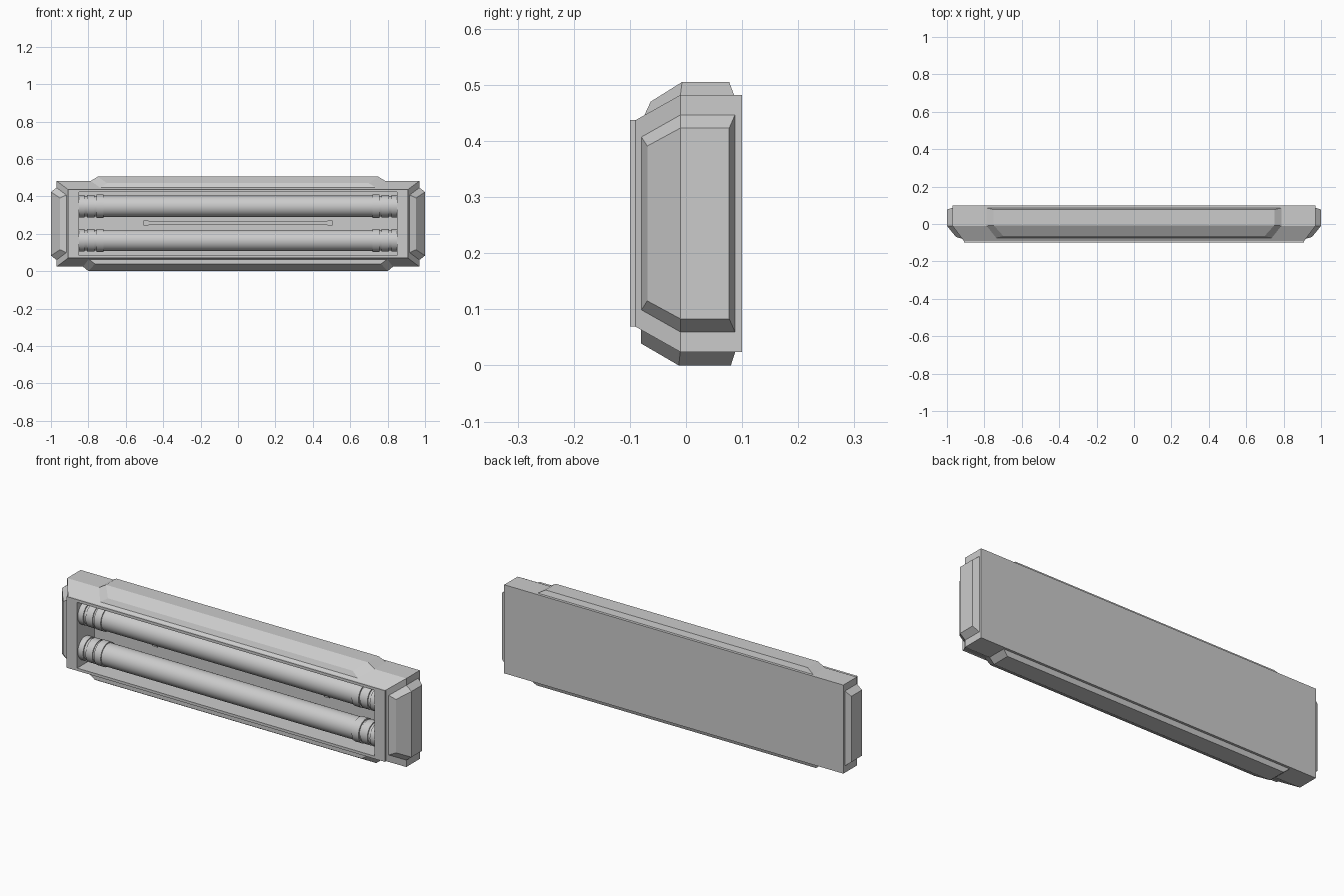
import bpy, bmesh, math
from mathutils import Vector

if "Cube" in bpy.data.objects:
    bpy.data.objects.remove(bpy.data.objects["Cube"])

ZC = 0.253  # mid height of the housing


def finish(name, bm, smooth=False):
    bmesh.ops.recalc_face_normals(bm, faces=bm.faces)
    me = bpy.data.meshes.new(name)
    bm.to_mesh(me)
    bm.free()
    ob = bpy.data.objects.new(name, me)
    bpy.context.collection.objects.link(ob)
    if smooth:
        bpy.context.view_layer.objects.active = ob
        ob.select_set(True)
        bpy.ops.object.shade_smooth_by_angle(angle=math.radians(35))
        ob.select_set(False)
    return ob


def bridge(bm, a, b):
    n = len(a)
    for i in range(n):
        bm.faces.new((a[i], a[(i + 1) % n], b[(i + 1) % n], b[i]))


def housing():
    # rectangles (half width, half height, y) from the back, round the rim, into the recess
    sections = [(0.97, 0.229, 0.10), (0.97, 0.229, -0.01), (0.91, 0.184, -0.09),
                (0.91, 0.184, -0.10), (0.85, 0.170, -0.10), (0.85, 0.170, 0.04)]
    bm = bmesh.new()
    rings = [[bm.verts.new((sx * w, y, ZC + sz * h))
              for sx, sz in ((-1, -1), (1, -1), (1, 1), (-1, 1))] for w, h, y in sections]
    for a, b in zip(rings, rings[1:]):
        bridge(bm, a, b)
    bm.faces.new(rings[0])
    bm.faces.new(rings[-1])
    finish("housing", bm)


def panel(name, base, outer, place):
    # raised bevelled plate wrapping a housing edge; points are (y, out, half length)
    bm = bmesh.new()
    ends = [[bm.verts.new(place(y, d, s * h)) for y, d, h in base + outer[::-1]]
            for s in (-1, 1)]
    bridge(bm, *ends)
    for e in ends:
        bm.faces.new((e[0], e[1], e[4], e[5]))
        bm.faces.new((e[1], e[2], e[3], e[4]))
    finish(name, bm)


def tube(name, z):
    # lathed half profile (x, radius), mirrored to the other end
    half = [(0.85, 0), (0.85, 0.060), (0.82, 0.060), (0.82, 0.054), (0.806, 0.054),
            (0.806, 0.060), (0.767, 0.060), (0.767, 0.055), (0.757, 0.055),
            (0.757, 0.062), (0.718, 0.062), (0.718, 0.057)]
    prof = [(-x, r) for x, r in half] + half[::-1]
    bm = bmesh.new()
    vs = [bm.verts.new((x, -0.035, z + r)) for x, r in prof]
    es = [bm.edges.new(p) for p in zip(vs, vs[1:])]
    bmesh.ops.spin(bm, geom=vs + es, cent=Vector((0, -0.035, z)), axis=(1, 0, 0),
                   angle=2 * math.pi, steps=32)
    bmesh.ops.remove_doubles(bm, verts=bm.verts, dist=1e-5)
    finish(name, bm, True)


def box(name, size, loc):
    bm = bmesh.new()
    bmesh.ops.create_cube(bm, size=1)
    for v in bm.verts:
        v.co = Vector(a * s + c for a, s, c in zip(v.co, size, loc))
    finish(name, bm)


housing()

# side plates
for side, s in (("right", 1), ("left", -1)):
    panel(side + "_plate",
          [(0.088, 0.968, 0.195), (-0.01, 0.968, 0.195), (-0.08, 0.916, 0.155)],
          [(0.077, 1.0, 0.170), (-0.01, 1.0, 0.170), (-0.069, 0.952, 0.138)],
          lambda y, d, t, s=s: (s * d, y, ZC + t))

# top and bottom plates
panel("top_plate",
      [(0.086, 0.481, 0.79), (-0.01, 0.481, 0.79), (-0.075, 0.444, 0.74)],
      [(0.077, 0.505, 0.75), (-0.007, 0.505, 0.75), (-0.063, 0.470, 0.70)],
      lambda y, d, t: (t, y, d))
panel("bottom_plate",
      [(0.088, 0.025, 0.83), (-0.01, 0.025, 0.83), (-0.08, 0.065, 0.80)],
      [(0.080, 0.0, 0.80), (-0.013, 0.0, 0.80), (-0.08, 0.039, 0.765)],
      lambda y, d, t: (t, y, d))

# lamp tubes
tube("upper_tube", ZC + 0.094)
tube("lower_tube", ZC - 0.089)

# thin strip between the tubes with an end block on each side
box("centre_strip", (0.96, 0.012, 0.022), (0, 0.035, 0.257))
for side, s in (("right", 1), ("left", -1)):
    box(side + "_strip_end", (0.028, 0.02, 0.028), (s * 0.492, 0.032, 0.257))
